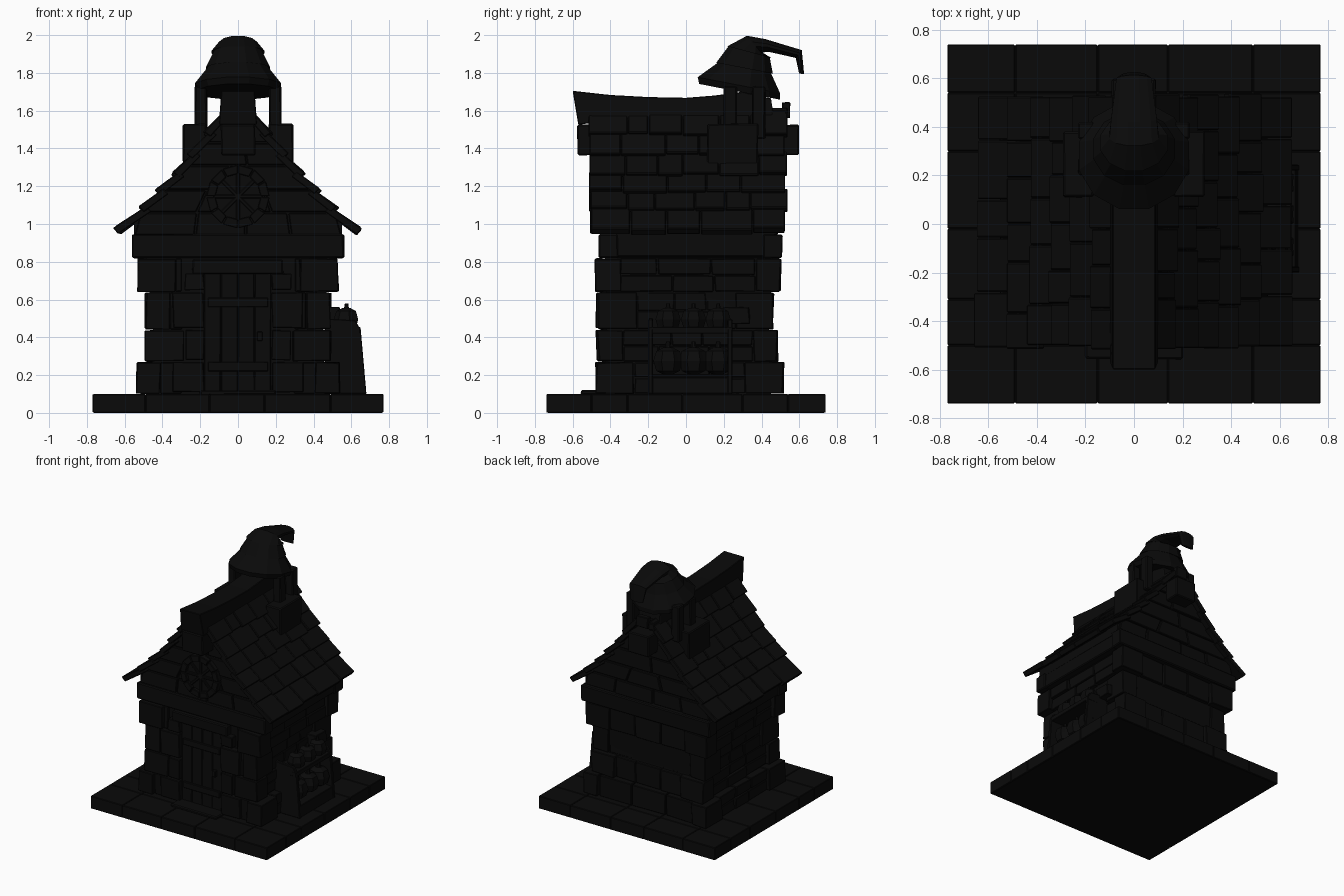
import bpy, bmesh, math, random
from mathutils import Vector

if "Cube" in bpy.data.objects:
    bpy.data.objects.remove(bpy.data.objects["Cube"])

random.seed(4)
R = random.uniform
DARK = bpy.data.materials.new("dark_stone")
DARK.diffuse_color = (0.003, 0.003, 0.003, 1)
DARK.use_nodes = True
DARK.node_tree.nodes["Principled BSDF"].inputs["Base Color"].default_value = DARK.diffuse_color


def finish(bm, name, bevel=0.007):
    bmesh.ops.recalc_face_normals(bm, faces=bm.faces)
    me = bpy.data.meshes.new(name)
    bm.to_mesh(me)
    bm.free()
    me.materials.append(DARK)
    ob = bpy.data.objects.new(name, me)
    bpy.context.collection.objects.link(ob)
    if bevel:
        m = ob.modifiers.new("bevel", "BEVEL")
        m.width, m.segments, m.limit_method = bevel, 1, 'ANGLE'
    return ob


def loft(bm, rings):
    """Skin a list of equal-length point rings and cap both ends."""
    vs = [[bm.verts.new(p) for p in ring] for ring in rings]
    n = len(vs[0])
    for a, b in zip(vs, vs[1:]):
        for i in range(n):
            bm.faces.new((a[i], a[(i + 1) % n], b[(i + 1) % n], b[i]))
    bm.faces.new(vs[0][::-1])
    bm.faces.new(vs[-1])


def box(bm, x0, x1, y0, y1, z0, z1, j=0.0):
    def ring(z):
        return [(x + R(-j, j), y + R(-j, j), z + R(-j, j) * .5)
                for x, y in ((x0, y0), (x1, y0), (x1, y1), (x0, y1))]
    loft(bm, [ring(z0), ring(z1)])


def prism(bm, profile, y0, y1):
    loft(bm, [[(x, y, z) for x, z in profile] for y in (y0, y1)])


def splits(a, b, n, amount=.2):
    """Uneven cut positions from a to b."""
    w = (b - a) / n
    return [a] + [a + w * (i + R(-amount, amount)) for i in range(1, n)] + [b]


# paved plinth
bm = bmesh.new()
box(bm, -.765, .765, -.735, .735, 0, .09)
xs, ys = [-.77, -.49, -.15, .14, .49, .77], [-.74, -.5, -.31, -.02, .3, .54, .74]
for xa, xb in zip(xs, xs[1:]):
    for ya, yb in zip(ys, ys[1:]):
        box(bm, xa + .001, xb - .001, ya + .001, yb - .001, .001, .1)
finish(bm, "paving", .004)

# wall core
bm = bmesh.new()
loft(bm, [[(x * h, y0 if y < 0 else y1, z) for x, y in ((-1, -1), (1, -1), (1, 1), (-1, 1))]
          for h, y0, y1, z in ((.46, -.43, .45, .09), (.45, -.42, .44, .45), (.49, -.43, .46, .85))])
finish(bm, "wall_core", 0)

# wall stones in four courses, with larger corner stones
bm = bmesh.new()
courses = [(.10, .27, .54, -.475, .515), (.27, .44, .49, -.465, .485),
           (.44, .64, .49, -.46, .465), (.64, .82, .53, -.48, .50)]
for k, (z0, z1, hx, y0, y1) in enumerate(courses):
    for sx in (-1, 1):
        lx, ly = (.2, .13) if k % 2 else (.13, .2)
        for ya, yb in ((y0, y0 + ly), (y1 - ly, y1)):
            xa, xb = sorted((sx * hx, sx * (hx - lx)))
            box(bm, xa, xb, ya, yb, z0 + .003, z1 - .003, .007)
        # side stones
        for za, zb in ((z0, (z0 + z1) / 2), ((z0 + z1) / 2, z1)):
            cut = splits(y0 + ly, y1 - ly, 3)
            for a, b in zip(cut, cut[1:]):
                xa, xb = sorted((sx * .42, sx * (hx - R(.015, .03))))
                box(bm, xa, xb, a + .003, b - .003, za + .003, zb - .003, .004)
        # front stones beside the door
        xa, xb = sorted((sx * .3, sx * (hx - lx)))
        box(bm, xa, xb, -.45, -.38, z0 + .003, z1 - .003, .004)
        # door jamb stones
        xa, xb = sorted((sx * .18, sx * (.345 if k % 2 == 0 else .28)))
        box(bm, xa, xb, -.475, -.38, z0 + .01, min(z1, .74) - .002, .005)
    cut = splits(-hx + lx, hx - lx, 3)
    for a, b in zip(cut, cut[1:]):
        box(bm, a + .003, b - .003, .4, y1 - R(.015, .03), z0 + .003, z1 - .003, .004)
finish(bm, "wall_stones", .009)

# door, lintel, step
bm = bmesh.new()
for i in range(4):
    box(bm, -.178 + i * .089, -.092 + i * .089, -.445, -.38, .11, .74, .002)
for z in (.22, .56):
    box(bm, -.16, .16, -.457, -.43, z, z + .05)
box(bm, .1, .13, -.47, -.44, .38, .43)
finish(bm, "door", .004)
bm = bmesh.new()
box(bm, -.24, .24, -.48, -.38, .735, .815, .004)
box(bm, -.2, .2, -.555, -.42, .095, .12, .003)
finish(bm, "lintel_and_step")

# beams ringing the wall top
bm = bmesh.new()
for a, b in ((-.46, -.36), (.41, .51)):
    box(bm, -.56, .56, a, b, .82, .945, .004)
for s in (-1, 1):
    box(bm, *sorted((s * .46, s * .55)), -.455, .505, .825, .94, .004)
box(bm, -.5, .5, -.4, .45, .82, .94)
finish(bm, "wall_plate")

# roof outline from eave to ridge
PROF = [(.64, .975), (.515, 1.085), (.425, 1.175), (.34, 1.265), (.255, 1.37), (.17, 1.48), (.085, 1.60)]


def roof_x(z):
    for (xa, za), (xb, zb) in zip(PROF, PROF[1:]):
        if z <= zb:
            return xa + (xb - xa) * (z - za) / (zb - za)
    return PROF[-1][0]


# solid gable body that reaches the underside of the shingles
bm = bmesh.new()
half = [(.55, .93), (.55, 1.02)] + [(x - .012, z - .012) for x, z in PROF[1:]]
prism(bm, half + [(-x, z) for x, z in reversed(half)], -.43, .465)
finish(bm, "gable_core", 0)

# gable stones, front and back
bm = bmesh.new()
zs = [.94, 1.06, 1.18, 1.31, 1.43, 1.54]
for za, zb in zip(zs, zs[1:]):
    h0, h1 = min(.55, roof_x(za) - .025), roof_x(zb) - .025
    n = max(2, round(h1 * 8))
    for y in (-.43, .465):
        cut = splits(-1, 1, n)
        for a, b in zip(cut, cut[1:]):
            o = R(.012, .025)
            a, b = a + .008, b - .008
            prism(bm, [(a * h0, za + .003), (b * h0, za + .003), (b * h1, zb - .003), (a * h1, zb - .003)],
                  y - o, y + o)
finish(bm, "gable_stones", .005)

# overlapping shingles
bm = bmesh.new()
for s in (-1, 1):
    for k, ((xa, za), (xb, zb)) in enumerate(zip(PROF, PROF[1:])):
        d = Vector((xb - xa, 0, zb - za)).normalized()
        nrm = Vector((d.z, 0, -d.x))
        cut = splits(-.51 + R(-.01, .01), .53 + R(-.01, .01), 5 + k % 2)
        for a, b in zip(cut, cut[1:]):
            lo = Vector((xa, 0, za)) - d * R(-.005, .015) + nrm * R(.005, .018)
            hi = Vector((xb, 0, zb)) + d * .03 - nrm * .012
            prof = [lo, lo - nrm * .042, hi - nrm * .04, hi]
            prism(bm, [(s * p.x, p.z) for p in prof], a + .002, b - .002)
finish(bm, "roof_shingles", .005)

# sagging ridge beam and the beam ends below it
bm = bmesh.new()
path = [(-.6, 1.525, 1.705), (-.4, 1.55, 1.683), (-.2, 1.55, 1.672), (0, 1.545, 1.668),
        (.15, 1.54, 1.68), (.3, 1.54, 1.70), (.45, 1.54, 1.665), (.46, 1.55, 1.60), (.53, 1.55, 1.60)]
loft(bm, [[(-.1, y + (.03 if i == 0 else 0), a), (.1, y + (.03 if i == 0 else 0), a),
           (.088, y, b), (-.088, y, b)] for i, (y, a, b) in enumerate(path)])
box(bm, -.05, .05, .51, .55, 1.56, 1.645, .004)
finish(bm, "ridge_beam", .004)
bm = bmesh.new()
for a, b in ((-.575, -.42), (.44, .595)):
    box(bm, -.09, .09, a, b, 1.365, 1.525, .004)
finish(bm, "beam_ends")

# round gable window: stone ring and crossed bars
bm = bmesh.new()
N = 12
for i in range(N):
    t = [2 * math.pi * (i + f) / N for f in (.03, .97)]
    loft(bm, [[(r * math.cos(a), y, 1.145 + r * math.sin(a))
               for r, a in ((.12, t[0]), (.168, t[0]), (.168, t[1]), (.12, t[1]))] for y in (-.485, -.42)])
for i in range(4):
    a = math.pi * i / 4
    c, s = math.cos(a), math.sin(a)
    loft(bm, [[(u * c - v * s, y, 1.145 + u * s + v * c)
               for u, v in ((-.13, -.01), (.13, -.01), (.13, .01), (-.13, .01))] for y in (-.472, -.42)])
loft(bm, [[(.13 * math.cos(2 * math.pi * i / N), y, 1.145 + .13 * math.sin(2 * math.pi * i / N))
           for i in range(N)] for y in (-.46, -.42)])
finish(bm, "round_window", .004)

# bell tower base blocks and posts
bm = bmesh.new()
for s in (-1, 1):
    box(bm, *sorted((s * .165, s * .29)), .11, .38, 1.28, 1.53, .004)
    for y in (.2, .35):
        box(bm, *sorted((s * .165, s * .23)), y, y + .07, 1.45, 1.73, .003)
finish(bm, "tower_posts")

# tiered crooked hat roof: centre y, centre z, half width, half depth, tilt
HAT = [(.283, 1.70, .222, .225, 11), (.28, 1.735, .235, .23, 11), (.31, 1.83, .16, .145, 11),
       (.31, 1.825, .175, .158, 11), (.335, 1.915, .128, .115, 15), (.335, 1.91, .144, .124, 15),
       (.36, 1.952, .105, .06, 50), (.43, 1.945, .098, .036, 75),
       (.597, 1.90, .075, .027, 128), (.612, 1.795, .055, .014, 190)]
bm = bmesh.new()
rings = []
for cy, cz, rx, rd, deg in HAT:
    t = math.radians(deg)
    rings.append([(rx * math.cos(a), cy + rd * math.sin(a) * math.cos(t), cz - rd * math.sin(a) * math.sin(t))
                  for a in (2 * math.pi * (i + .5) / 12 for i in range(12))])
loft(bm, rings)
finish(bm, "hat_roof", 0)

# market crate on the right wall
bm = bmesh.new()
side = [(.46, .1), (.68, .1), (.65, .44), (.62, .49), (.46, .5)]
for y in (-.2, .22):
    prism(bm, side, y, y + .025)
prism(bm, [(.46, .1), (.675, .1), (.668, .19), (.46, .21)], -.18, .23)
box(bm, .46, .65, -.2, .245, .42, .455, .002)
box(bm, .46, .54, .2, .335, .47, .56, .005)
finish(bm, "crate", .004)

# pumpkins with ribs and stems
bm = bmesh.new()
for z, r, x, stem in ((.275, .08, .585, 1.3), (.495, .068, .575, 1.25)):
    for y in (-.095, .04, .17):
        rings = [[(x + q * r * math.cos(a) * (1 if i % 2 else .88), y + q * r * math.sin(a) * (1 if i % 2 else .88), z + h * r)
                  for i, a in enumerate(2 * math.pi * i / 14 for i in range(14))]
                 for q, h in ((.3, -.9), (.8, -.65), (1, 0), (.8, .65), (.3, .9), (.2, .85), (.14, stem))]
        loft(bm, rings)
finish(bm, "pumpkins", 0)
